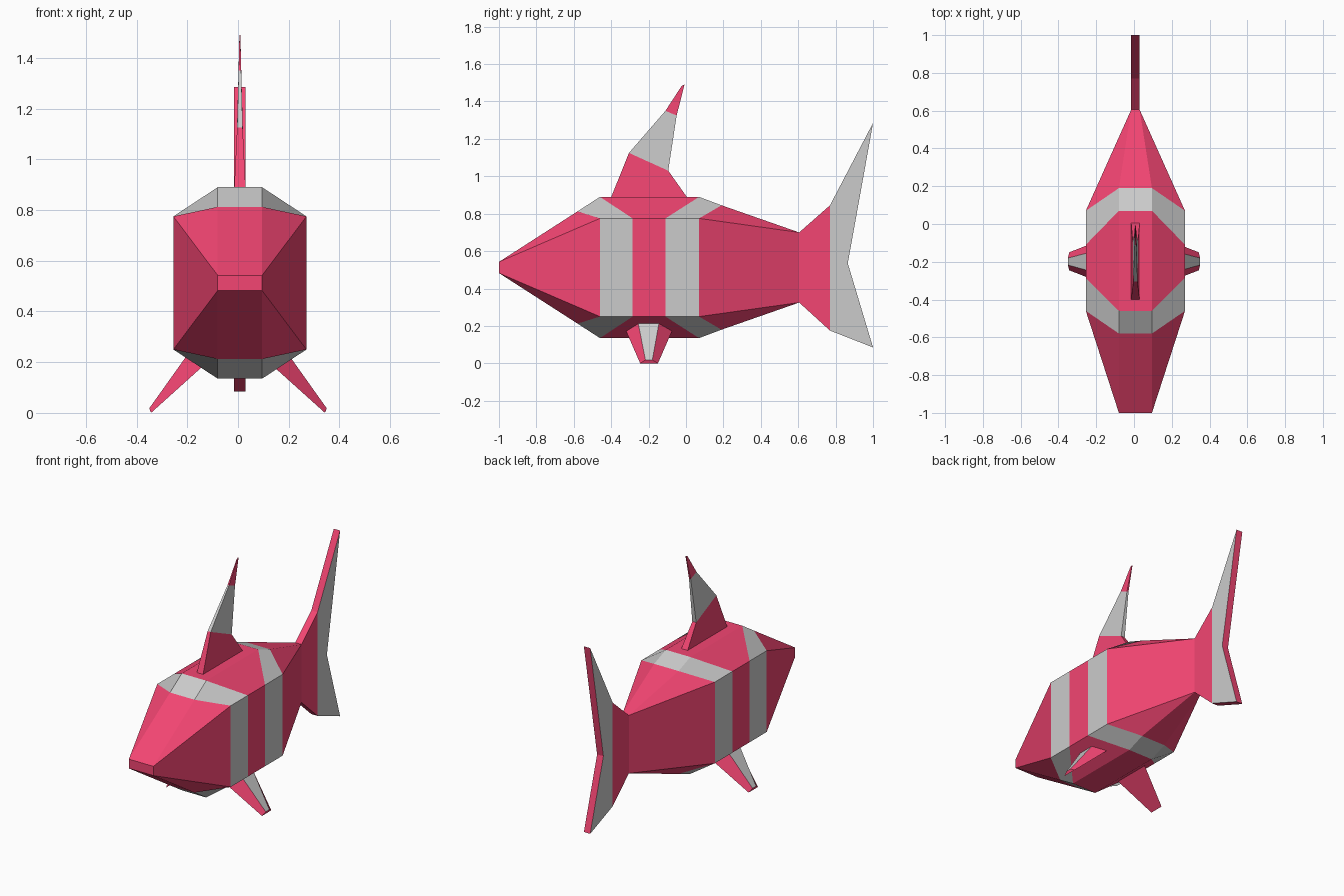
import bpy, bmesh
from mathutils import Vector

if "Cube" in bpy.data.objects:
    bpy.data.objects.remove(bpy.data.objects["Cube"])

CX, CZ = 0.0075, 0.5125          # body axis
RED, GREY = 0, 1


def material(name, rgb):
    m = bpy.data.materials.new(name)
    m.diffuse_color = (*rgb, 1)
    m.use_nodes = True
    m.node_tree.nodes["Principled BSDF"].inputs["Base Color"].default_value = m.diffuse_color
    return m


MATS = [material("red", (0.9, 0.06, 0.17)), material("grey", (0.8, 0.8, 0.8))]


def add_face(bm, points, colour):
    unique = []
    for p in points:
        p = Vector(p)
        if all((p - q).length > 1e-5 for q in unique):
            unique.append(p)
    if len(unique) > 2:
        bm.faces.new([bm.verts.new(p) for p in unique]).material_index = colour


def finish(name, bm, location=(0, 0, 0)):
    bmesh.ops.remove_doubles(bm, verts=bm.verts, dist=1e-4)
    bmesh.ops.recalc_face_normals(bm, faces=bm.faces)
    mesh = bpy.data.meshes.new(name)
    bm.to_mesh(mesh)
    bm.free()
    for m in MATS:
        mesh.materials.append(m)
    ob = bpy.data.objects.new(name, mesh)
    ob.location = location
    bpy.context.collection.objects.link(ob)


def plate(name, panels):
    """Thin fin from (y, z, half thickness) outlines; rims go on the outer edges."""
    bm = bmesh.new()
    edges = {}
    for pts, side, rim in panels:
        for s in (-1, 1):
            add_face(bm, [(s * t, y, z) for y, z, t in pts], side)
        for a, b in zip(pts, pts[1:] + pts[:1]):
            edges.setdefault(frozenset((a, b)), []).append((a, b, rim))
    for uses in edges.values():
        if len(uses) == 1:
            a, b, rim = uses[0]
            add_face(bm, [(s * p[2], p[0], p[1])
                          for s, p in ((-1, a), (1, a), (1, b), (-1, b))], rim)
    finish(name, bm, (CX, 0, 0))


# Body: one quarter as strips from the ridge to the flank, mirrored four ways
W, T, TAIL = 0.2625, 0.0875, 0.0225
nose, tail_end = (T, -1, 0.03), (TAIL, 0.605, 0.1875)
ridge = [nose, (T, -0.58, 0.3), (T, -0.46, 0.3775),
         (T, 0.07, 0.3775), (T, 0.19, 0.3325), tail_end]
flank = [nose] + [(W, y, 0.2625) for y in (-0.46, -0.285, -0.11, 0.07)] + [tail_end]
columns = [[(0, y, z) for x, y, z in ridge], ridge, flank,
           [(x, y, 0) for x, y, z in flank]]
bm = bmesh.new()
for sx in (-1, 1):
    for sz in (-1, 1):
        def quarter(points, colour):
            add_face(bm, [(sx * x, y, sz * z) for x, y, z in points], colour)
        for a, b in zip(columns, columns[1:]):
            for i, colour in enumerate((RED, GREY, RED, GREY, RED)):
                quarter((a[i], a[i + 1], b[i + 1], b[i]), colour)
        quarter(((0, -1, 0), (T, -1, 0), nose, (0, -1, 0.03)), RED)
finish("body", bm, (CX, 0, CZ))

# Tail fin: red root, grey blade with red rim
root_top, root_low = (0.77, 0.845, TAIL), (0.77, 0.175, TAIL)
plate("tail_fin", [
    ([(0.605, 0.70, TAIL), root_top, root_low, (0.605, 0.325, TAIL)], RED, RED),
    ([root_top, (1, 1.285, TAIL), (0.865, 0.535, TAIL), (1, 0.085, TAIL), root_low],
     GREY, RED)])

# Dorsal fin: red, grey and red bands, thinning upward
levels = [((-0.40, 0.889, TAIL), (0.005, 0.889, TAIL)),
          ((-0.305, 1.125, 0.011), (-0.095, 1.03, 0.014)),
          ((-0.11, 1.35, 0.005), (-0.05, 1.325, 0.006)),
          ((-0.022, 1.485, 0.002), (-0.008, 1.49, 0.002))]
plate("dorsal_fin", [([a[0], b[0], b[1], a[1]], c, c)
                     for a, b, c in zip(levels, levels[1:], (RED, GREY, RED))])

# Belly fins: tapered blocks with a grey outer face
base = [Vector(p) for p in ((0.212, -0.255, 0.212), (0.212, -0.145, 0.212),
                            (0.152, -0.075, 0.172), (0.152, -0.32, 0.172))]
tip = [Vector(p) for p in ((0.35, -0.217, 0.018), (0.35, -0.18, 0.018),
                           (0.343, -0.15, 0.0), (0.343, -0.245, 0.0))]
base = [b.lerp(t, -0.12) for b, t in zip(base, tip)]   # sink into the body
for side, sx in (("right", 1), ("left", -1)):
    bm = bmesh.new()
    flip = lambda pts: [(sx * p.x, p.y, p.z) for p in pts]
    for i in range(4):
        j = (i + 1) % 4
        add_face(bm, flip((base[i], base[j], tip[j], tip[i])), GREY if i == 0 else RED)
    add_face(bm, flip(tip), RED)
    add_face(bm, flip(base), RED)
    finish(side + "_belly_fin", bm)
